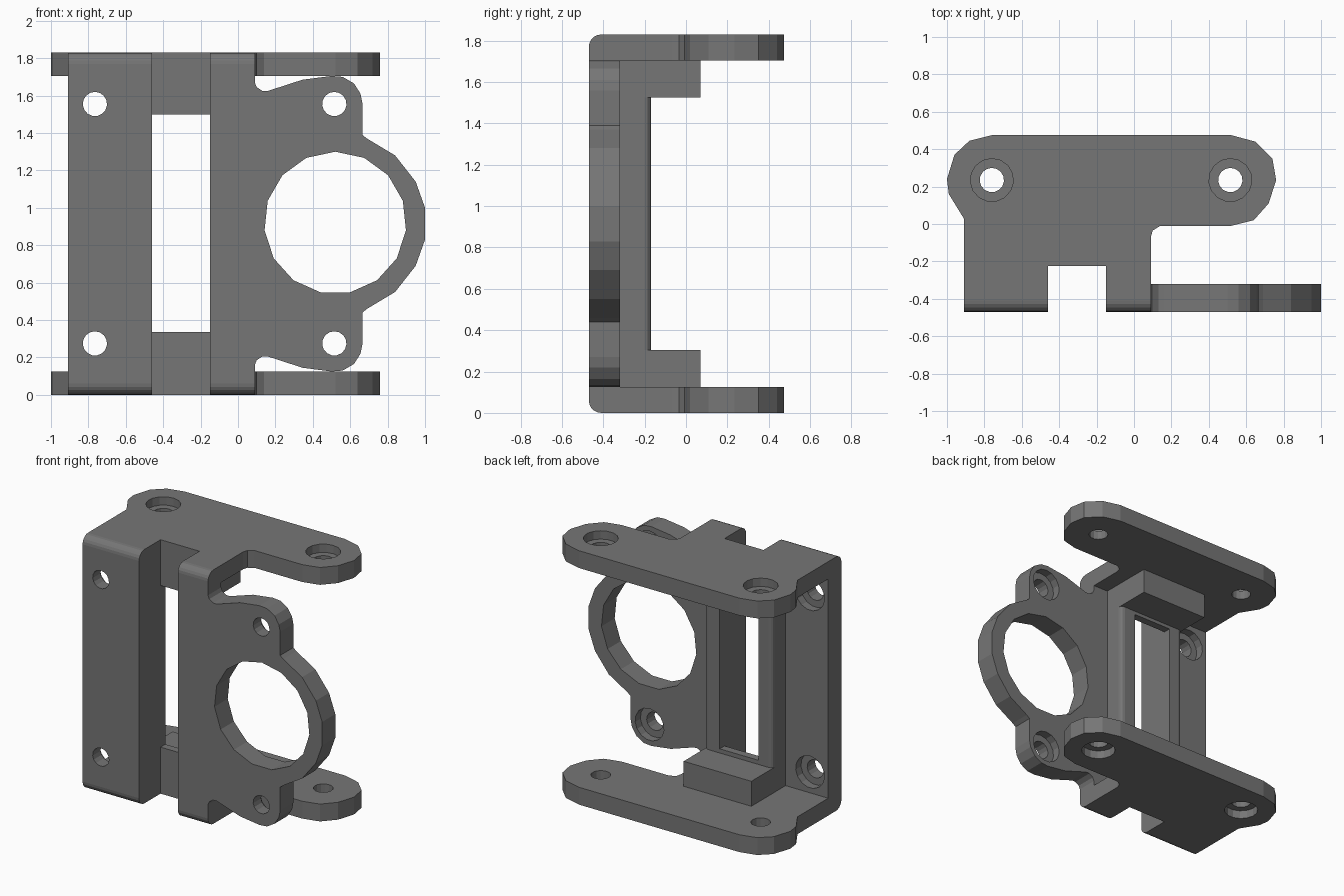
import bpy, bmesh, math

default = bpy.data.objects.get("Cube")
if default:
    bpy.data.objects.remove(default, do_unlink=True)

HEIGHT = 1.83
FLANGE = 0.125
FRONT, WALL_BACK = -0.47, -0.32

grey = bpy.data.materials.new("dark grey plastic")
grey.use_nodes = True
COLOUR = (0.18, 0.18, 0.18, 1)
grey.diffuse_color = COLOUR
grey.node_tree.nodes["Principled BSDF"].inputs["Base Color"].default_value = COLOUR


def prism(name, outline, axis, lo, hi):
    """Extrude a 2D outline along an axis."""
    place = {"x": lambda u, v, w: (w, u, v),
             "y": lambda u, v, w: (u, w, v),
             "z": lambda u, v, w: (u, v, w)}[axis]
    bm = bmesh.new()
    rings = [[bm.verts.new(place(u, v, w)) for u, v in outline] for w in (lo, hi)]
    for ring in rings:
        bm.faces.new(ring)
    n = len(outline)
    for i in range(n):
        j = (i + 1) % n
        bm.faces.new((rings[0][i], rings[0][j], rings[1][j], rings[1][i]))
    bmesh.ops.recalc_face_normals(bm, faces=bm.faces)
    mesh = bpy.data.meshes.new(name)
    bm.to_mesh(mesh)
    bm.free()
    mesh.materials.append(grey)
    obj = bpy.data.objects.new(name, mesh)
    bpy.context.collection.objects.link(obj)
    return obj


def rect(u0, u1, v0, v1):
    return [(u0, v0), (u1, v0), (u1, v1), (u0, v1)]


def arc(u, v, r, start, end, steps):
    angles = [math.radians(start + (end - start) * i / steps) for i in range(steps + 1)]
    return [(u + r * math.cos(a), v + r * math.sin(a)) for a in angles]


def disc(u, v, r):
    return arc(u, v, r, 90, 450, 15)[:-1]


def combine(target, tool, operation):
    """Apply a boolean and discard the tool."""
    mod = target.modifiers.new("combine", "BOOLEAN")
    mod.operation, mod.solver, mod.object = operation, "EXACT", tool
    graph = bpy.context.evaluated_depsgraph_get()
    graph.update()
    result = bpy.data.meshes.new_from_object(target.evaluated_get(graph))
    target.modifiers.clear()
    target.data = result
    bpy.data.objects.remove(tool, do_unlink=True)


def flip(points):
    return [(u, HEIGHT - v) for u, v in reversed(points)]


# Front wall with the ring-shaped ear on one side
ear = [(1.0, 1.0), (0.95, 1.14), (0.84, 1.28), (0.69, 1.37), (0.665, 1.39),
       (0.665, 1.56), (0.655, 1.61), (0.62, 1.665), (0.56, 1.7), (0.5, 1.705),
       (0.345, 1.685), (0.16, 1.625), (0.13, 1.625), (0.1, 1.645), (0.09, 1.67)]
side = ear + [(0.09, HEIGHT), (-0.91, HEIGHT)]
bracket = prism("bracket", flip(side) + side, "y", FRONT, WALL_BACK)

# Top and bottom flanges
flange = [(-0.91, FRONT), (0.09, FRONT), (0.09, -0.07), (0.1, -0.035), (0.14, -0.01),
          (0.52, -0.01), (0.64, 0.02), (0.72, 0.11), (0.76, 0.235), (0.74, 0.35),
          (0.65, 0.44), (0.52, 0.475), (-0.76, 0.475), (-0.88, 0.445), (-0.96, 0.37),
          (-1.0, 0.24), (-0.99, 0.16), (-0.91, 0.03)]
for z in (0, HEIGHT - FLANGE):
    combine(bracket, prism("flange", flange, "z", z, z + FLANGE), "UNION")

# Raised frame around the slot, with rounded outer edges
frame = [(-0.57, -0.4), (-0.03, -0.4)]
frame += arc(-0.06, -0.2, 0.03, 0, 90, 3) + arc(-0.54, -0.2, 0.03, 90, 180, 3)
combine(bracket, prism("slot_frame", frame, "z", 0.06, HEIGHT - 0.06), "UNION")

# Stop blocks on the inside of each flange
for z in (0.06, 1.525):
    block = prism("stop_block", rect(-0.57, -0.03, -0.4, 0.07), "z", z, z + 0.245)
    combine(bracket, block, "UNION")

# Front channel, window through its back, and large ring opening
cutters = [prism("channel", rect(-0.46, -0.15, -0.6, -0.225), "z", -0.1, 2),
           prism("window", rect(-0.46, -0.15, 0.335, 1.5), "y", -0.3, 0),
           prism("ring_opening", disc(0.52, 0.92, 0.38), "y", -0.6, -0.2)]

# Screw holes with counterbores: wall holes open to the back
for x in (-0.765, 0.515):
    for z in (0.275, 1.555):
        cutters.append(prism("hole", disc(x, z, 0.065), "y", -0.6, -0.3))
        cutters.append(prism("bore", disc(x, z, 0.115), "y", -0.38, -0.3))

# Flange holes open outward
for x in (-0.76, 0.515):
    cutters.append(prism("hole", disc(x, 0.235, 0.065), "z", -0.1, 2))
    cutters.append(prism("bore", disc(x, 0.235, 0.115), "z", -0.1, 0.06))
    cutters.append(prism("bore", disc(x, 0.235, 0.115), "z", HEIGHT - 0.06, 2))

# Rounded front edges at top and bottom
r = 0.06
corner = arc(FRONT + r, HEIGHT - r, r, 90, 180, 5)
corner += [(FRONT - 0.1, HEIGHT - r), (FRONT - 0.1, HEIGHT + 0.1), (FRONT + r, HEIGHT + 0.1)]
for outline in (corner, flip(corner)):
    cutters.append(prism("edge_round", outline, "x", -1.2, 1.2))

for cutter in cutters:
    combine(bracket, cutter, "DIFFERENCE")
